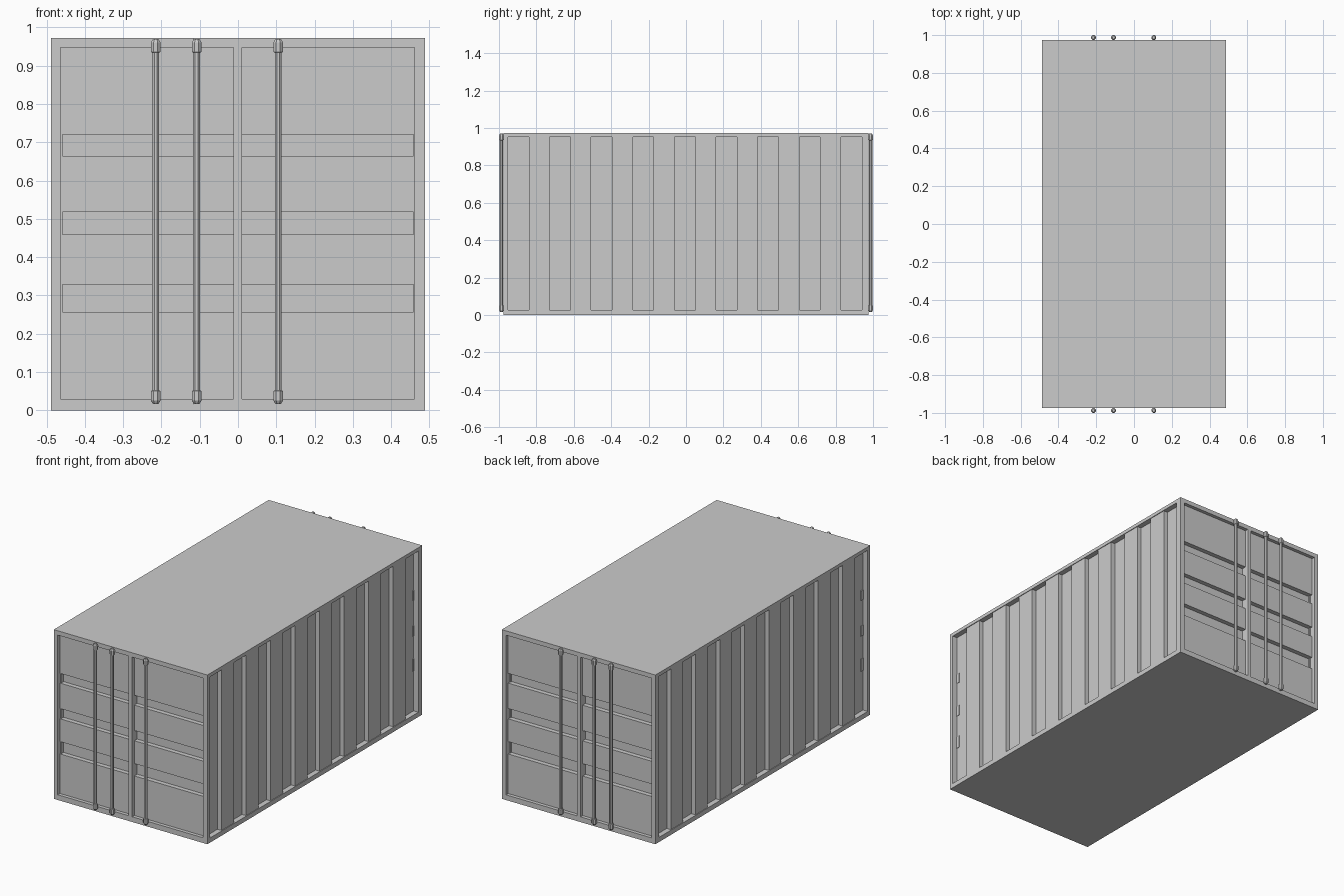
import bpy, bmesh, math
from mathutils import Vector

if "Cube" in bpy.data.objects:
    bpy.data.objects.remove(bpy.data.objects["Cube"])

W, L, H = 0.488, 0.975, 0.972


def finish(bm, name):
    me = bpy.data.meshes.new(name)
    bm.to_mesh(me)
    bm.free()
    ob = bpy.data.objects.new(name, me)
    bpy.context.collection.objects.link(ob)
    return ob


def quad(bm, pts, facing):
    f = bm.faces.new([bm.verts.new(p) for p in pts])
    f.normal_update()
    if f.normal.dot(facing) < 0:
        f.normal_flip()


def relief(name, us, vs, depth, place):
    """Stepped panel: grid cells pushed in by depth(i, j), joined by square walls."""
    bm = bmesh.new()
    o = place(0, 0, 0)
    du, dv, dn = place(1, 0, 0) - o, place(0, 1, 0) - o, o - place(0, 0, 1)
    nu, nv = len(us) - 1, len(vs) - 1
    for i in range(nu):
        for j in range(nv):
            d = depth(i, j)
            u0, u1, v0, v1 = us[i], us[i + 1], vs[j], vs[j + 1]
            quad(bm, [place(u0, v0, d), place(u1, v0, d), place(u1, v1, d), place(u0, v1, d)], dn)
            if i + 1 < nu and depth(i + 1, j) != d:
                e = depth(i + 1, j)
                quad(bm, [place(u1, v0, d), place(u1, v1, d), place(u1, v1, e), place(u1, v0, e)],
                     du if e > d else -du)
            if j + 1 < nv and depth(i, j + 1) != d:
                e = depth(i, j + 1)
                quad(bm, [place(u0, v1, d), place(u1, v1, d), place(u1, v1, e), place(u0, v1, e)],
                     dv if e > d else -dv)
    bmesh.ops.remove_doubles(bm, verts=bm.verts, dist=1e-5)
    return finish(bm, name)


# End doors: two framed leaves with three deeper horizontal bands
door_x = [-W, -0.463, -0.012, 0.01, 0.461, W]
door_z = [0, 0.03, 0.257, 0.328, 0.459, 0.518, 0.664, 0.72, 0.947, H]


def door_depth(i, j):
    if i % 2 == 0 or j in (0, 8):
        return 0.0
    return 0.046 if j in (2, 4, 6) else 0.02


# Long walls: alternating ribs inside a frame
wall_y = [-L] + [-0.952 + k * 1.892 / 17 for k in range(18)] + [L]
wall_z = [0, 0.027, 0.952, H]


def wall_depth(i, j):
    if i in (0, 18) or j != 1:
        return 0.0
    return 0.03 if i % 2 else 0.004


# Locking bars: eight-sided turned profile with wider end fittings
half = [(0.007, 0.016), (0.0125, 0.025), (0.0125, 0.05), (0.009, 0.052)]
bar_profile = half + [(r, H + 0.012 - 0.016 + 0.004 - z + 0.014) for r, z in reversed(half)]


def locking_bar(name, x, y):
    bm = bmesh.new()
    rings = [[bm.verts.new((x + r / math.cos(math.pi / 8) * math.cos((k + 0.5) * math.pi / 4),
                            y + r / math.cos(math.pi / 8) * math.sin((k + 0.5) * math.pi / 4), z))
              for k in range(8)] for r, z in bar_profile]
    for a, b in zip(rings, rings[1:]):
        for k in range(8):
            bm.faces.new([a[k], a[(k + 1) % 8], b[(k + 1) % 8], b[k]])
    bm.faces.new(rings[0][::-1])
    bm.faces.new(rings[-1])
    finish(bm, name)


for s, end, side in ((-1, "front", "left"), (1, "back", "right")):
    relief(end + "_doors", door_x, door_z, door_depth,
           lambda u, v, d: Vector((u, s * (L - d), v)))
    relief(side + "_wall", wall_y, wall_z, wall_depth,
           lambda u, v, d: Vector((s * (W - d), u, v)))
    for n, x in enumerate((-0.215, -0.108, 0.105)):
        locking_bar(f"{end}_locking_bar_{n + 1}", x, s * 0.9872)

# Flat roof and floor
for name, z, up in (("floor", 0, -1), ("roof", H, 1)):
    bm = bmesh.new()
    quad(bm, [(-W, -L, z), (W, -L, z), (W, L, z), (-W, L, z)], Vector((0, 0, up)))
    finish(bm, name)
